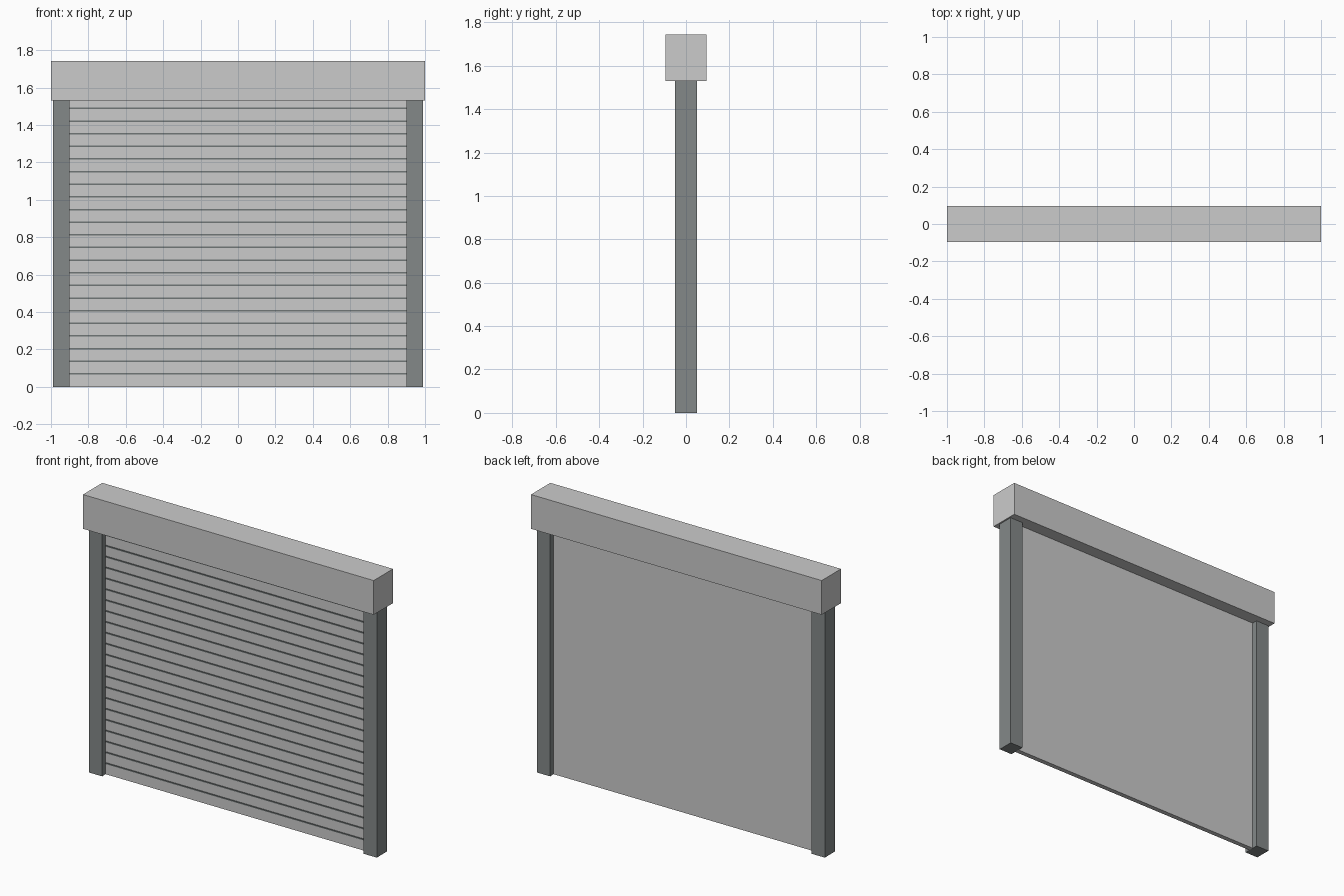
import bpy

if "Cube" in bpy.data.objects:
    bpy.data.objects.remove(bpy.data.objects["Cube"])


def material(name, color):
    mat = bpy.data.materials.new(name)
    mat.diffuse_color = (*color, 1)
    mat.use_nodes = True
    mat.node_tree.nodes["Principled BSDF"].inputs["Base Color"].default_value = mat.diffuse_color
    return mat


def box(name, x, y, z, mat):
    """Box spanning the (min, max) ranges x, y and z."""
    center = [(a + b) / 2 for a, b in (x, y, z)]
    bpy.ops.mesh.primitive_cube_add(size=1, location=center)
    obj = bpy.context.object
    obj.name = name
    obj.scale = [b - a for a, b in (x, y, z)]
    bpy.ops.object.transform_apply(location=False, rotation=False, scale=True)
    obj.data.materials.append(mat)
    return obj


light_metal = material("light_metal", (0.55, 0.57, 0.57))
dark_metal = material("dark_metal", (0.23, 0.25, 0.25))
seam_metal = material("seam_metal", (0.16, 0.18, 0.18))

HOUSING_BOTTOM = 1.53

# Roller housing across the top
box("roller_housing", (-1, 1), (-0.095, 0.095), (HOUSING_BOTTOM, 1.743), light_metal)

# Side guide rails
for side, x in (("left", (-0.99, -0.9)), ("right", (0.9, 0.99))):
    box(f"{side}_guide_rail", x, (-0.05, 0.05), (0, HOUSING_BOTTOM), dark_metal)

# Shutter curtain, recessed between the rails
box("shutter_curtain", (-0.9, 0.9), (-0.015, 0.015), (0, HOUSING_BOTTOM), light_metal)

# Thin seams between slats, repeated up the front of the curtain
seam = box("slat_seams", (-0.9, 0.9), (-0.019, -0.014), (0.065, 0.073), seam_metal)
array = seam.modifiers.new("repeat", 'ARRAY')
array.count = 22
array.use_relative_offset = False
array.use_constant_offset = True
array.constant_offset_displace = (0, 0, 0.0676)
